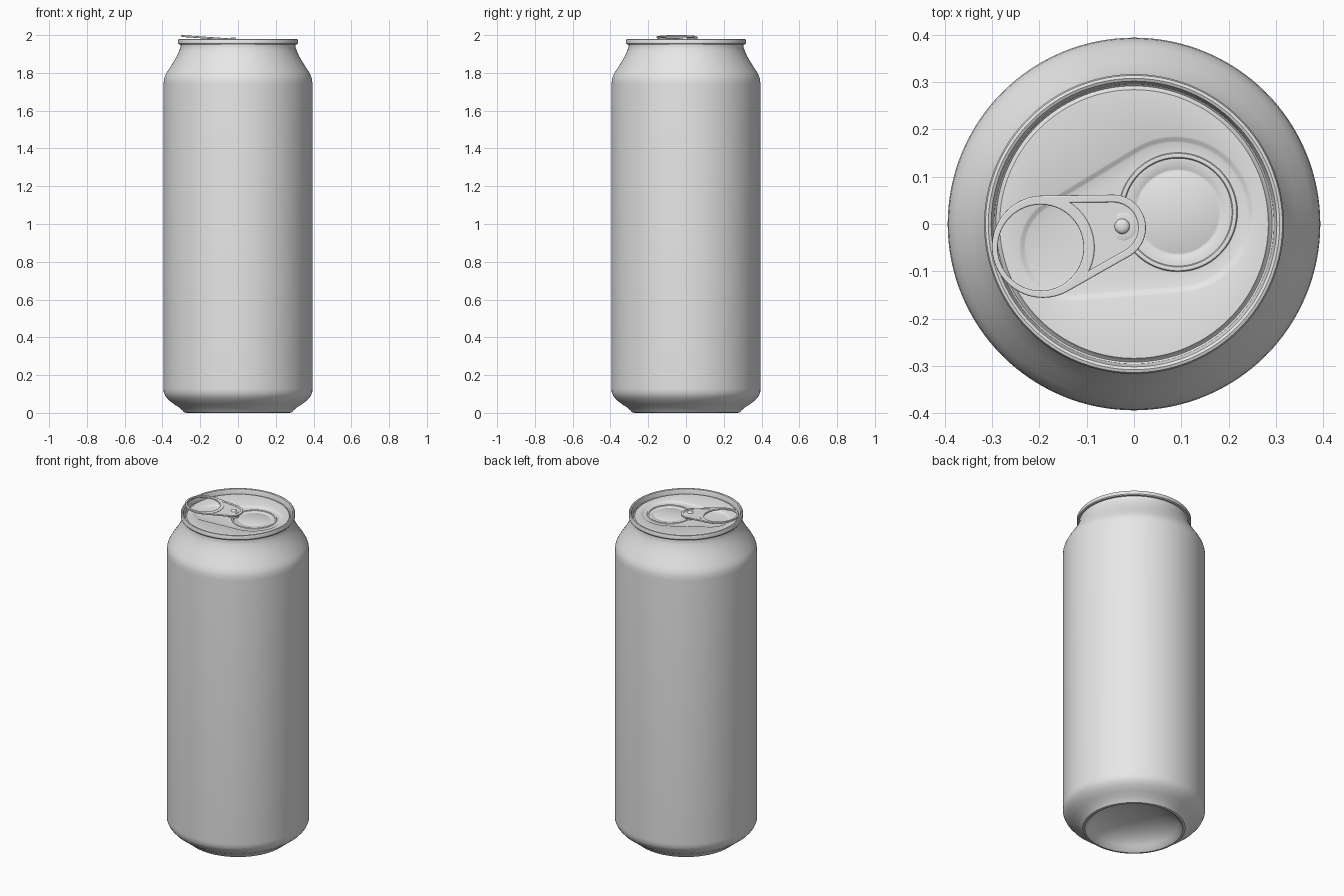
import bpy, bmesh, math
from mathutils import Vector

if "Cube" in bpy.data.objects:
    bpy.data.objects.remove(bpy.data.objects["Cube"])

N = 128
metal = bpy.data.materials.new("plain_grey_metal")
metal.diffuse_color = (0.8, 0.8, 0.8, 1)
metal.use_nodes = True
metal.node_tree.nodes["Principled BSDF"].inputs["Base Color"].default_value = metal.diffuse_color


def hull(circles, n=N):
    """Outline round a set of (x, y, r) circles, sampled by normal direction."""
    pts = []
    for i in range(n):
        a = -math.pi + 2 * math.pi * i / n
        c, s = math.cos(a), math.sin(a)
        x, y, r = max(circles, key=lambda k: k[0] * c + k[1] * s + k[2])
        pts.append((x + r * c, y + r * s))
    return pts


def grow(circles, d):
    return [(x, y, r + d) for x, y, r in circles]


def smooth(ob, angle=35):
    bpy.ops.object.select_all(action='DESELECT')
    ob.select_set(True)
    bpy.context.view_layer.objects.active = ob
    bpy.ops.object.shade_smooth_by_angle(angle=math.radians(angle))


def skin(name, rings, angle=35):
    """Join a stack of (circles, z) outlines into one surface, closing the last."""
    bm = bmesh.new()
    loops = [[bm.verts.new((x, y, z)) for x, y in hull(c)] for c, z in rings]
    for a, b in zip(loops, loops[1:]):
        for i in range(N):
            j = (i + 1) % N
            bm.faces.new((a[i], a[j], b[j], b[i]))
    bm.faces.new(loops[-1])
    bmesh.ops.recalc_face_normals(bm, faces=bm.faces)
    me = bpy.data.meshes.new(name)
    bm.to_mesh(me)
    bm.free()
    me.materials.append(metal)
    ob = bpy.data.objects.new(name, me)
    bpy.context.collection.objects.link(ob)
    smooth(ob, angle)
    return ob


def round_rings(profile):
    return [([(0, 0, r)], z) for r, z in profile]


# one closed skin: base dome, foot, wall, neck, rolled rim, then the lid
outside = [(0.002, 0.105), (0.08, 0.10), (0.15, 0.086), (0.21, 0.06), (0.245, 0.03),
           (0.262, 0.006), (0.272, 0.0), (0.284, 0.002), (0.293, 0.012), (0.31, 0.028),
           (0.34, 0.047), (0.367, 0.068), (0.384, 0.088), (0.393, 0.108), (0.394, 0.13),
           (0.394, 1.74), (0.392, 1.765), (0.386, 1.785), (0.375, 1.806), (0.345, 1.852),
           (0.323, 1.89), (0.31, 1.92), (0.303, 1.945), (0.304, 1.95), (0.313, 1.951),
           (0.317, 1.956), (0.317, 1.972), (0.314, 1.978), (0.308, 1.98), (0.302, 1.977),
           (0.299, 1.968), (0.296, 1.95), (0.292, 1.946), (0.288, 1.949), (0.284, 1.955)]
rings = round_rings(outside)

# lid details: teardrop recess, raised opening outline, inner groove
tear = [(0.087, 0.02, 0.16), (-0.13, -0.05, 0.107)]
opening = [(0.093, 0.025, 0.120)]
rings += [(grow(tear, d), z) for d, z in
          [(0.006, 1.955), (0.002, 1.9535), (-0.004, 1.9495), (-0.008, 1.948)]]
rings += [(grow(opening, d), z) for d, z in
          [(0.006, 1.948), (0.004, 1.951), (0.0, 1.952), (-0.004, 1.951), (-0.006, 1.948),
           (-0.026, 1.948), (-0.029, 1.946), (-0.033, 1.946), (-0.037, 1.948)]]
skin("can_body_and_lid", rings)


# pull tab: flat outline with a finger hole and a recessed nose panel
def flat_plate(name, outlines, half, bevel):
    cu = bpy.data.curves.new(name, 'CURVE')
    cu.dimensions = '2D'
    cu.fill_mode = 'BOTH'
    cu.extrude, cu.bevel_depth, cu.bevel_resolution = half, bevel, 2
    for pts in outlines:
        sp = cu.splines.new('POLY')
        sp.points.add(len(pts) - 1)
        for p, (x, y) in zip(sp.points, pts):
            p.co = (x, y, 0, 1)
        sp.use_cyclic_u = True
    cu.materials.append(metal)
    ob = bpy.data.objects.new(name, cu)
    bpy.context.collection.objects.link(ob)
    # tilt so the ring end rises above the rim
    ob.location = (0, 0, 1.9745)
    ob.rotation_euler = (0, math.radians(4.0), 0)
    bpy.ops.object.select_all(action='DESELECT')
    ob.select_set(True)
    bpy.context.view_layer.objects.active = ob
    bpy.ops.object.convert(target='MESH')
    smooth(bpy.context.object)


tab = [(-0.193, -0.048, 0.106), (-0.045, -0.008, 0.068)]
ring_c = Vector((-0.198, -0.05))
cut_r = 0.111

inner = hull(grow(tab, -0.011))
dense = []
for a, b in zip(inner, inner[1:] + inner[:1]):
    a, b = Vector(a), Vector(b)
    k = max(1, int((b - a).length / 0.004))
    dense += [a.lerp(b, t / k) for t in range(k)]
nose = [p for p in dense if (p - ring_c).length > cut_r]
a0, a1 = [math.atan2(*(p - ring_c).yx) for p in (nose[0], nose[-1])]
arc = [ring_c + cut_r * Vector((math.cos(t), math.sin(t)))
       for t in [a1 + (a0 - a1) * i / 24 for i in range(1, 24)]]
nose = [tuple(p) for p in nose + arc]

finger = hull([(ring_c.x, ring_c.y, 0.094)], 96)
flat_plate("pull_tab", [hull(grow(tab, -0.001)), finger, nose], 0.002, 0.003)
flat_plate("tab_nose_panel", [nose], 0.0015, 0.001)

# rivet: washer step and domed head
rx, ry = -0.025, -0.005
skin("rivet", [([(rx, ry, r)], z) for r, z in
               [(0.03, 1.948), (0.03, 1.9785), (0.028, 1.9795), (0.016, 1.9795), (0.015, 1.983),
                (0.012, 1.986), (0.007, 1.988), (0.001, 1.9885)]])
